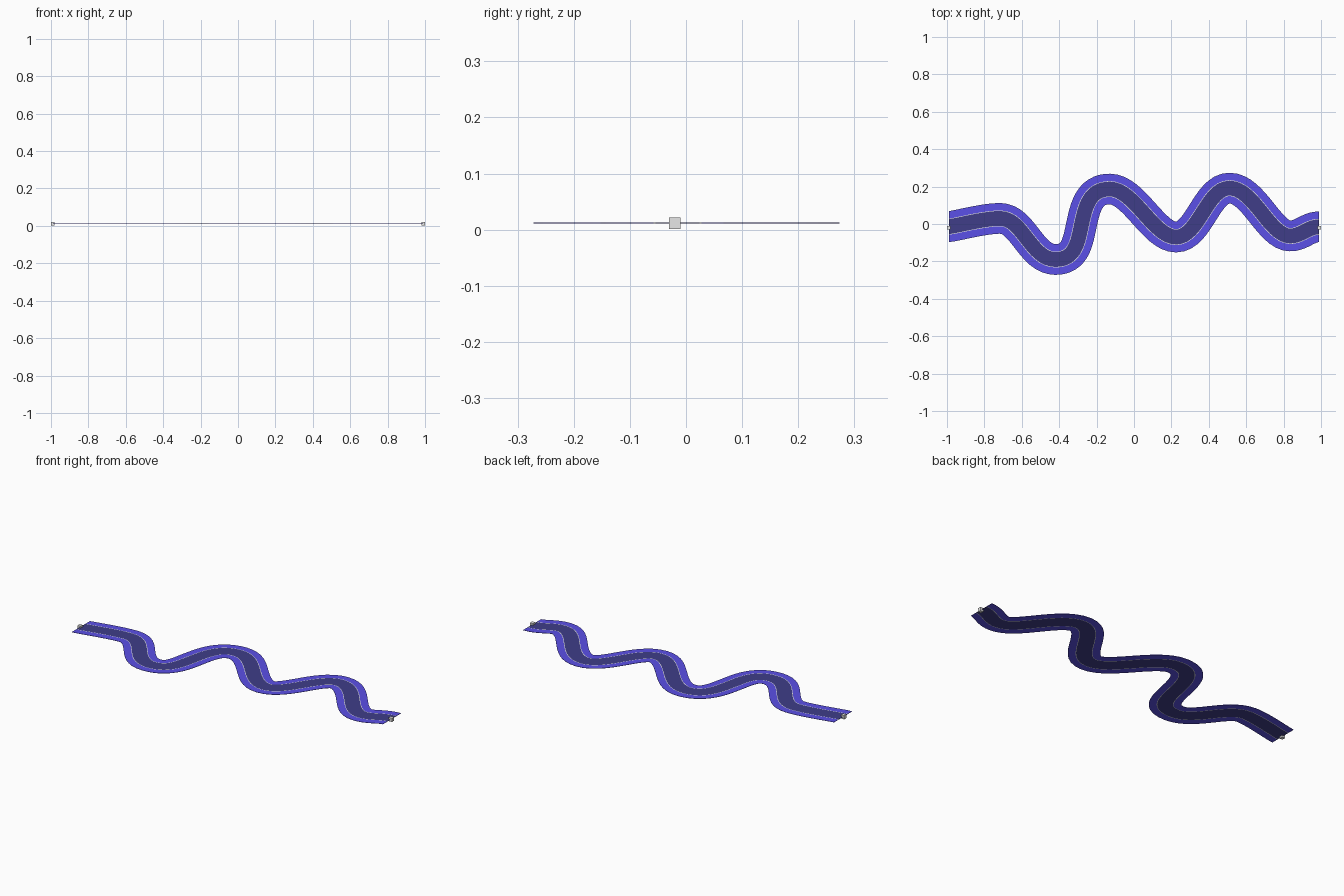
import bpy, bmesh
from mathutils import Vector
from mathutils.geometry import interpolate_bezier

if "Cube" in bpy.data.objects:
    bpy.data.objects.remove(bpy.data.objects["Cube"])

Z = 0.0115


def material(name, rgb):
    m = bpy.data.materials.new(name)
    m.diffuse_color = (*rgb, 1)
    m.use_nodes = True
    m.node_tree.nodes["Principled BSDF"].inputs["Base Color"].default_value = m.diffuse_color
    return m


violet = material("violet_bank", (0.105, 0.08, 0.8))
navy = material("dark_channel", (0.05, 0.048, 0.25))
grey = material("light_grey", (0.8, 0.8, 0.8))

# Centre line: x, y, tangent x, tangent y, handle in, handle out
path = [(-0.99, -0.015, 1, 0.18, 0, 0.08),
        (-0.715, 0.03, 1, 0.0, 0.08, 0.12),
        (-0.42, -0.19, 1, 0, 0.13, 0.11),
        (-0.28, 0.0, 0.22, 1, 0.09, 0.09),
        (-0.13, 0.187, 1, 0, 0.11, 0.13),
        (0.225, -0.07, 1, 0, 0.12, 0.12),
        (0.51, 0.192, 1, 0, 0.12, 0.13),
        (0.835, -0.064, 1, 0, 0.11, 0.06),
        (0.99, -0.015, 1, 0, 0.06, 0)]

pts = []
for a, b in zip(path, path[1:]):
    p, q = Vector(a[:2]), Vector(b[:2])
    h1 = p + Vector(a[2:4]).normalized() * a[5]
    h2 = q - Vector(b[2:4]).normalized() * b[4]
    seg = interpolate_bezier(p, h1, h2, q, 17)
    pts += [Vector(v[:2]) for v in seg][(1 if pts else 0):]

# Sideways direction at each point, with both ends cut square to x
sides = []
for i in range(len(pts)):
    t = (pts[min(i + 1, len(pts) - 1)] - pts[max(i - 1, 0)]).normalized()
    sides.append(Vector((-t.y, t.x)))
sides[0] = sides[-1] = Vector((0, 1))


def strip(name, lo, hi, mat):
    """Thin ribbon between two sideways offsets from the centre line."""
    bm = bmesh.new()
    rows = [[bm.verts.new((*(p + s * o), Z)) for o in (lo, hi)]
            for p, s in zip(pts, sides)]
    for (a, b), (c, d) in zip(rows, rows[1:]):
        bm.faces.new((a, c, d, b))
    me = bpy.data.meshes.new(name)
    bm.to_mesh(me)
    bm.free()
    me.materials.append(mat)
    ob = bpy.data.objects.new(name, me)
    bpy.context.collection.objects.link(ob)
    mod = ob.modifiers.new("thickness", "SOLIDIFY")
    mod.thickness = 0.0015
    mod.offset = 0


# Channel, pale shore lines and banks, side by side
strip("channel", -0.0395, 0.0395, navy)
strip("left_shore_line", 0.0395, 0.0425, grey)
strip("right_shore_line", -0.0425, -0.0395, grey)
strip("left_bank", 0.0425, 0.082, violet)
strip("right_bank", -0.082, -0.0425, violet)

# Small marker cube at each end
for name, x in (("start_marker", -0.99), ("end_marker", 0.99)):
    bpy.ops.mesh.primitive_cube_add(size=1, location=(x, -0.02, Z))
    o = bpy.context.object
    o.name = name
    o.scale = (0.02, 0.02, 0.021)
    o.data.materials.append(grey)
